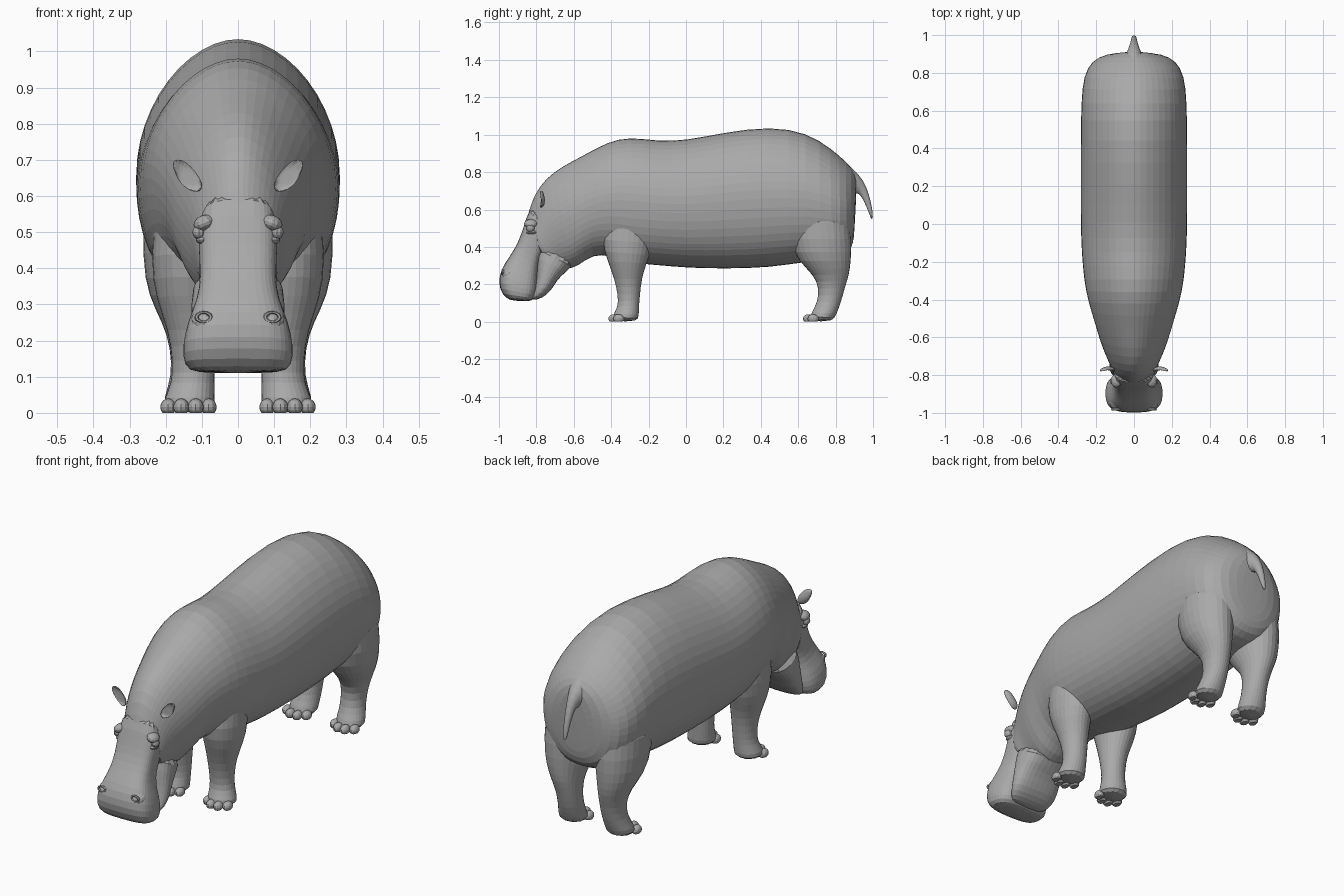
import bpy
import bmesh
from math import sin, cos, pi, copysign
from mathutils import Vector, Matrix

if "Cube" in bpy.data.objects:
    bpy.data.objects.remove(bpy.data.objects["Cube"])

skin = bpy.data.materials.new("grey skin")
skin.use_nodes = True
skin.diffuse_color = (0.4, 0.4, 0.4, 1)
skin.node_tree.nodes["Principled BSDF"].inputs["Base Color"].default_value = (0.4, 0.4, 0.4, 1)


def finish(name, bm, mirror=False, subdivide=1):
    bmesh.ops.recalc_face_normals(bm, faces=bm.faces)
    mesh = bpy.data.meshes.new(name)
    bm.to_mesh(mesh)
    bm.free()
    mesh.materials.append(skin)
    obj = bpy.data.objects.new(name, mesh)
    bpy.context.collection.objects.link(obj)
    if mirror:
        obj.modifiers.new("Mirror", 'MIRROR').use_mirror_merge = False
    if subdivide:
        obj.modifiers.new("Smooth", 'SUBSURF').levels = subdivide
        obj.modifiers["Smooth"].render_levels = subdivide
    return obj


def power(v, n):
    return copysign(abs(v) ** (2 / n), v)


def loft(name, sections, sides, x=0, upper=2, lower=2, mirror=False):
    """Each section: first edge (y, z), opposite edge (y, z), half width, optional x."""
    bm = bmesh.new()
    rings = []
    for s in sections:
        first, last = Vector((0, s[0], s[1])), Vector((0, s[2], s[3]))
        mid, axis = (first + last) / 2, (first - last) / 2
        xc = s[5] if len(s) > 5 else x
        ring = []
        for i in range(sides):
            a = 2 * pi * i / sides
            n = upper if sin(a) > 0 else lower
            p = mid + axis * power(sin(a), n)
            p.x = xc + s[4] * power(cos(a), n)
            ring.append(bm.verts.new(p))
        rings.append(ring)
    for r, q in zip(rings, rings[1:]):
        for i in range(sides):
            j = (i + 1) % sides
            bm.faces.new((r[i], r[j], q[j], q[i]))
    bm.faces.new(rings[0])
    bm.faces.new(rings[-1])
    return finish(name, bm, mirror)


def blob(bm, centre, size, tilt=None):
    m = Matrix.Translation(centre) @ (tilt or Matrix()) @ Matrix.Diagonal((*size, 1))
    return bmesh.ops.create_uvsphere(bm, u_segments=12, v_segments=8, radius=1, matrix=m)["verts"]


# Trunk, neck and forehead
loft("body", [
    (.915, .75, .90, .48, .05), (.905, .80, .895, .42, .15),
    (.86, .855, .87, .36, .225), (.78, .925, .79, .33, .27),
    (.65, 1.015, .65, .32, .282), (.45, 1.05, .45, .285, .285),
    (.2, 1.015, .2, .28, .285), (0, .973, 0, .285, .285),
    (-.15, .968, -.15, .3, .28), (-.3, .993, -.3, .31, .267),
    (-.42, .965, -.4, .35, .245), (-.55, .89, -.5, .36, .208),
    (-.66, .835, -.58, .29, .182), (-.75, .77, -.64, .28, .15),
    (-.815, .68, -.68, .28, .125), (-.85, .56, -.71, .28, .113),
    (-.87, .48, -.73, .3, .1)], 24, upper=1.85, lower=2.2)

# Upper jaw widening to a square muzzle
loft("muzzle", [
    (-.82, .65, -.68, .5, .1), (-.86, .54, -.74, .43, .11),
    (-.88, .47, -.76, .37, .108), (-.91, .4, -.78, .33, .106),
    (-.95, .34, -.79, .27, .114), (-.99, .28, -.79, .21, .142),
    (-1.005, .21, -.79, .16, .155), (-.985, .145, -.81, .12, .152),
    (-.94, .11, -.84, .108, .125)], 20, upper=3, lower=3)

# Lower jaw and jowl
loft("lower_jaw", [
    (-.79, .44, -.56, .33, .13), (-.8, .34, -.65, .26, .13),
    (-.8, .26, -.69, .22, .133), (-.81, .19, -.72, .165, .133),
    (-.83, .14, -.77, .125, .115), (-.84, .12, -.81, .115, .08)],
    16, upper=2.6, lower=2.6)

# Legs
loft("front_legs", [
    (-.43, .6, -.16, .6, .1, .135), (-.46, .43, -.17, .4, .105, .14),
    (-.42, .32, -.21, .31, .09, .14), (-.385, .23, -.235, .23, .07, .125),
    (-.365, .14, -.245, .14, .06, .122), (-.365, .08, -.25, .08, .061, .125),
    (-.39, .045, -.25, .035, .072, .135), (-.395, .0, -.255, 0, .074, .135)],
    14, mirror=True)
loft("hind_legs", [
    (.54, .65, .88, .65, .12, .145), (.55, .42, .892, .42, .125, .145),
    (.6, .32, .885, .32, .105, .145), (.68, .25, .875, .25, .076, .135),
    (.71, .18, .85, .18, .063, .125), (.7, .1, .83, .1, .06, .125),
    (.67, .05, .805, .04, .072, .135), (.65, 0, .79, 0, .074, .135)],
    14, mirror=True)

# Toes
for name, y in (("front_toes", -.385), ("hind_toes", .655)):
    bm = bmesh.new()
    for dx, dy in ((-.056, .025), (-.02, 0), (.02, 0), (.056, .025)):
        for v in blob(bm, (.137 + dx, y + dy, .016), (.022, .03, .024)):
            v.co.z = max(v.co.z, 0)
    finish(name, bm, mirror=True, subdivide=0)

# Tail
loft("tail", [
    (.83, .88, .84, .7, .07), (.91, .805, .89, .68, .045),
    (.95, .755, .92, .69, .027), (.977, .69, .943, .66, .02),
    (.994, .62, .966, .61, .015), (1, .57, .984, .565, .012),
    (.998, .548, .99, .548, .006)], 12)

# Ears, scooped on the front
bm = bmesh.new()
tilt = Matrix.Rotation(.75, 4, 'Y')
for v in blob(bm, (.137, -.775, .65), (.027, .022, .048), tilt):
    if v.co.y < -.785:
        v.co.y = -.77
for v in bm.verts:
    if v.co.z > .675:
        v.co += Vector((.008, 0, .012))
finish("ears", bm, mirror=True)

# Eyes under heavy lids
bm = bmesh.new()
blob(bm, (.108, -.832, .5), (.018, .022, .02))
finish("eyes", bm, mirror=True, subdivide=0)
bm = bmesh.new()
blob(bm, (.094, -.83, .525), (.03, .036, .022), Matrix.Rotation(.4, 4, 'Y'))
blob(bm, (.095, -.825, .478), (.022, .03, .012))
finish("eyelids", bm, mirror=True, subdivide=0)

# Nostril mounds with an open rim
bm = bmesh.new()
tilt = Matrix.Rotation(.45, 4, 'X') @ Matrix.Rotation(.3, 4, 'Y')
blob(bm, (.095, -.945, .262), (.036, .042, .026), tilt)
finish("nostril_mounds", bm, mirror=True, subdivide=0)
bm = bmesh.new()
rim = []
for i in range(12):
    a = 2 * pi * i / 12
    ring = []
    for j in range(6):
        b = 2 * pi * j / 6
        r = 1 + .3 * cos(b)
        p = Vector((.02 * r * cos(a), .007 * sin(b), .013 * r * sin(a)))
        ring.append(bm.verts.new(p + Vector((.095, -.98, .265))))
    rim.append(ring)
for i in range(12):
    for j in range(6):
        q, k = rim[(i + 1) % 12], (j + 1) % 6
        bm.faces.new((rim[i][j], rim[i][k], q[k], q[j]))
finish("nostril_rims", bm, mirror=True, subdivide=0)
